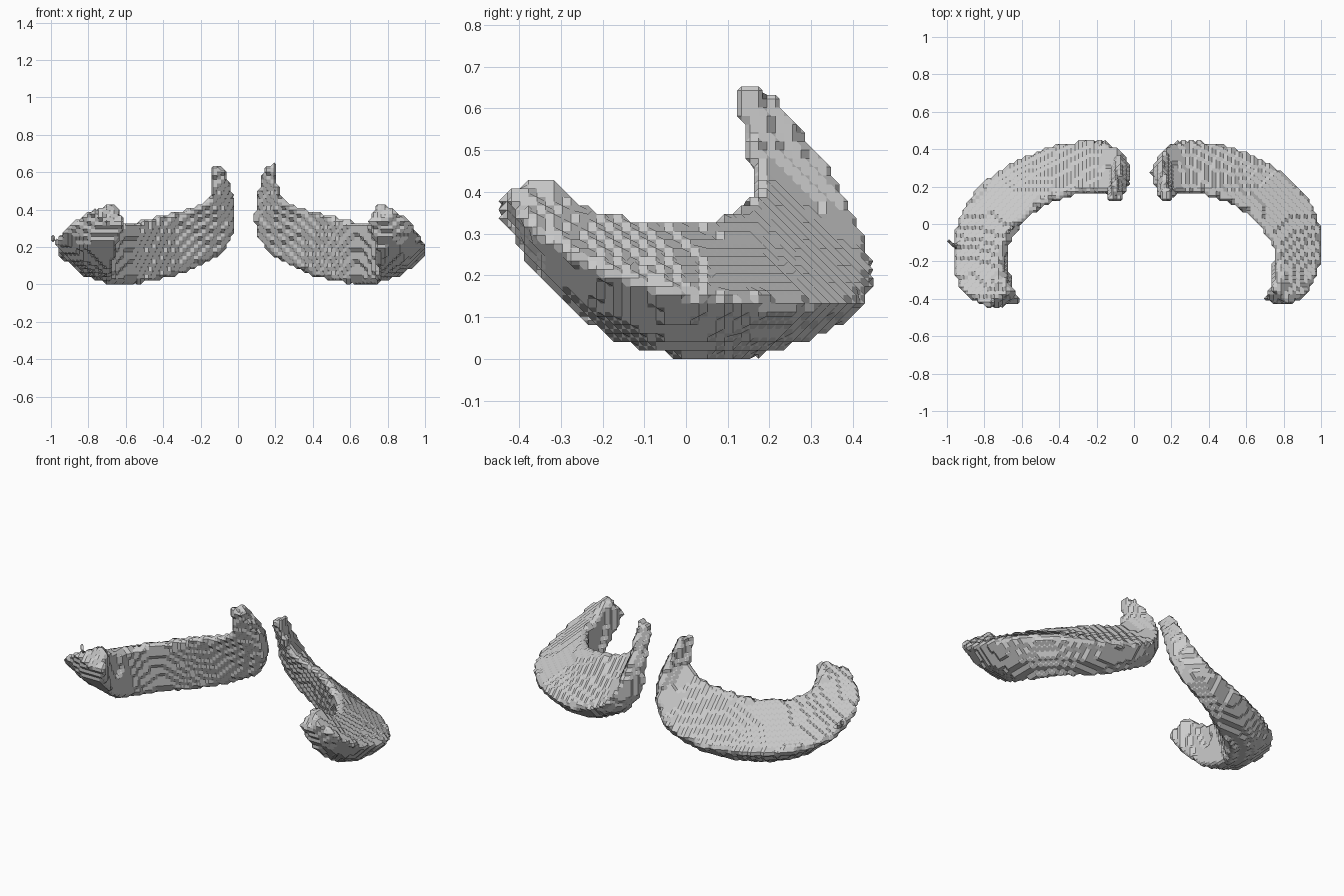
import bpy, bmesh
from mathutils import Vector
from mathutils.bvhtree import BVHTree

if "Cube" in bpy.data.objects:
    bpy.data.objects.remove(bpy.data.objects["Cube"])

STEP = 0.0204   # scan grid size
GROW = 0.010    # surface padding

# Crescent stations from back horn to front horn: thin top edge, outer rim, lower inner edge
TOP = [(.20, .13, .635), (.21, .145, .53), (.24, .16, .46), (.31, .165, .42), (.42, .15, .39),
       (.53, .105, .36), (.62, .045, .335), (.69, -.03, .325), (.74, -.10, .325), (.765, -.17, .335),
       (.775, -.24, .355), (.76, -.30, .41), (.745, -.34, .425)]
RIM = [(.18, .20, .635), (.15, .33, .46), (.18, .40, .33), (.26, .44, .22), (.45, .425, .15),
       (.62, .37, .13), (.78, .285, .13), (.90, .175, .135), (.98, .04, .15), (1.0, -.11, .18),
       (.985, -.24, .23), (.93, -.36, .31), (.84, -.42, .39)]
LOW = [(.145, .14, .61), (.10, .25, .42), (.105, .29, .28), (.19, .31, .16), (.36, .28, .07),
       (.50, .21, .025), (.62, .14, .008), (.69, .06, .005), (.74, -.03, .01), (.755, -.13, .035),
       (.75, -.24, .105), (.74, -.34, .205), (.71, -.40, .33)]


def spline(pts, sub=4):
    """Smooth path through the points."""
    p = [Vector(q) for q in pts]
    p = [2 * p[0] - p[1]] + p + [2 * p[-1] - p[-2]]
    out = []
    for i in range(1, len(p) - 2):
        a, b, c, d = p[i - 1:i + 3]
        for k in range(sub):
            t = k / sub
            out.append(.5 * (2 * b + (c - a) * t + (2 * a - 5 * b + 4 * c - d) * t * t
                             + (3 * b - a - 3 * c + d) * t ** 3))
    return out + [p[-2]]


def section(a, b, c):
    """Wedge section with a blunt top edge and a bulging outer rim."""
    m = (a + b + c) / 3
    mid = (b + c) / 2
    bulge = mid + (mid - m).normalized() * (b - c).length * .10
    return [a.lerp(c, .05), a.lerp(b, .1) + Vector((0, 0, .01)), a.lerp(b, .55), b.lerp(a, .05),
            b.lerp(c, .04), bulge, c.lerp(b, .05), c.lerp(a, .06)]


def loft(bm, rings):
    vs = [[bm.verts.new(p) for p in r] for r in rings]
    n = len(vs[0])
    for r, s in zip(vs, vs[1:]):
        for i in range(n):
            bm.faces.new((r[i], r[(i + 1) % n], s[(i + 1) % n], s[i]))
    bm.faces.new(vs[0])
    bm.faces.new(vs[-1][::-1])


def occupied(bm):
    """Grid cells inside or very near the smooth solid."""
    tree = BVHTree.FromBMesh(bm)
    lo = [int(min(v.co[k] for v in bm.verts) / STEP) - 3 for k in range(3)]
    hi = [int(max(v.co[k] for v in bm.verts) / STEP) + 3 for k in range(3)]
    cells, up = set(), Vector((0, 0, 1))
    for i in range(lo[0], hi[0]):
        for j in range(lo[1], hi[1]):
            x, y = (i + .5) * STEP, (j + .5) * STEP
            hits, o = [], Vector((x, y, -1))
            while True:
                h = tree.ray_cast(o, up)[0]
                if h is None:
                    break
                hits.append(h.z)
                o = h + up * 1e-4
            for k in range(0, hi[2]):
                z = (k + .5) * STEP
                if sum(t < z for t in hits) % 2 or tree.find_nearest(Vector((x, y, z)), GROW)[0]:
                    cells.add((i, j, k))
    return cells


def stepped_surface(cells):
    """Chamfered voxel skin: the dual of the block surface."""
    blk, verts = bmesh.new(), {}

    def vert(p):
        if p not in verts:
            verts[p] = blk.verts.new(Vector(p) * STEP)
        return verts[p]

    for c in cells:
        for ax in range(3):
            for s in (0, 1):
                n = list(c)
                n[ax] += 2 * s - 1
                if tuple(n) in cells:
                    continue
                quad = []
                for du, dv in ((0, 0), (1, 0), (1, 1), (0, 1)):
                    q = list(c)
                    q[ax] += s
                    q[(ax + 1) % 3] += du
                    q[(ax + 2) % 3] += dv
                    quad.append(vert(tuple(q)))
                blk.faces.new(quad if s else quad[::-1])
    blk.faces.index_update()
    skin = bmesh.new()
    mids = [skin.verts.new(f.calc_center_median()) for f in blk.faces]
    for v in blk.verts:
        seen = set()
        for start in v.link_loops:
            ring, l = [], start
            while l not in seen:
                seen.add(l)
                ring.append(mids[l.face.index])
                l = l.link_loop_prev.link_loop_radial_next
                while l.vert != v:
                    l = l.link_loop_radial_next
            if len(ring) > 2:
                ring = ring[::-1]
                if skin.faces.get(ring) is None:
                    skin.faces.new(ring)
    blk.free()
    bmesh.ops.recalc_face_normals(skin, faces=skin.faces[:])
    bmesh.ops.dissolve_limit(skin, angle_limit=.01, verts=skin.verts[:], edges=skin.edges[:])
    return skin


def crescent(name, place, spur=None):
    bm = bmesh.new()
    rings = [section(*t) for t in zip(spline(TOP), spline(RIM), spline(LOW))]
    loft(bm, [[place(p) for p in r] for r in rings])
    bmesh.ops.recalc_face_normals(bm, faces=bm.faces[:])
    cells = occupied(bm)
    bm.free()
    # small stray spur on the outer rim
    if spur:
        a, b = Vector(spur[0]), Vector(spur[1])
        for t in range(21):
            cells.add(tuple(int(x // STEP) for x in a.lerp(b, t / 20)))
    skin = stepped_surface(cells)
    me = bpy.data.meshes.new(name)
    skin.to_mesh(me)
    skin.free()
    bpy.context.collection.objects.link(bpy.data.objects.new(name, me))


def left_place(p):
    """Mirrored side, a little wider at the front horn."""
    f = min(max(-p.y / .35, 0), 1)
    x = .08 - 1.03 * p.x - (p.x - .84) * .3 * f
    return Vector((x, p.y * (1.03 if p.y < 0 else 1), p.z * .98))


crescent("right_crescent", lambda p: Vector(p))
crescent("left_crescent", left_place, ((-.92, -.11, .19), (-.992, -.10, .245)))
